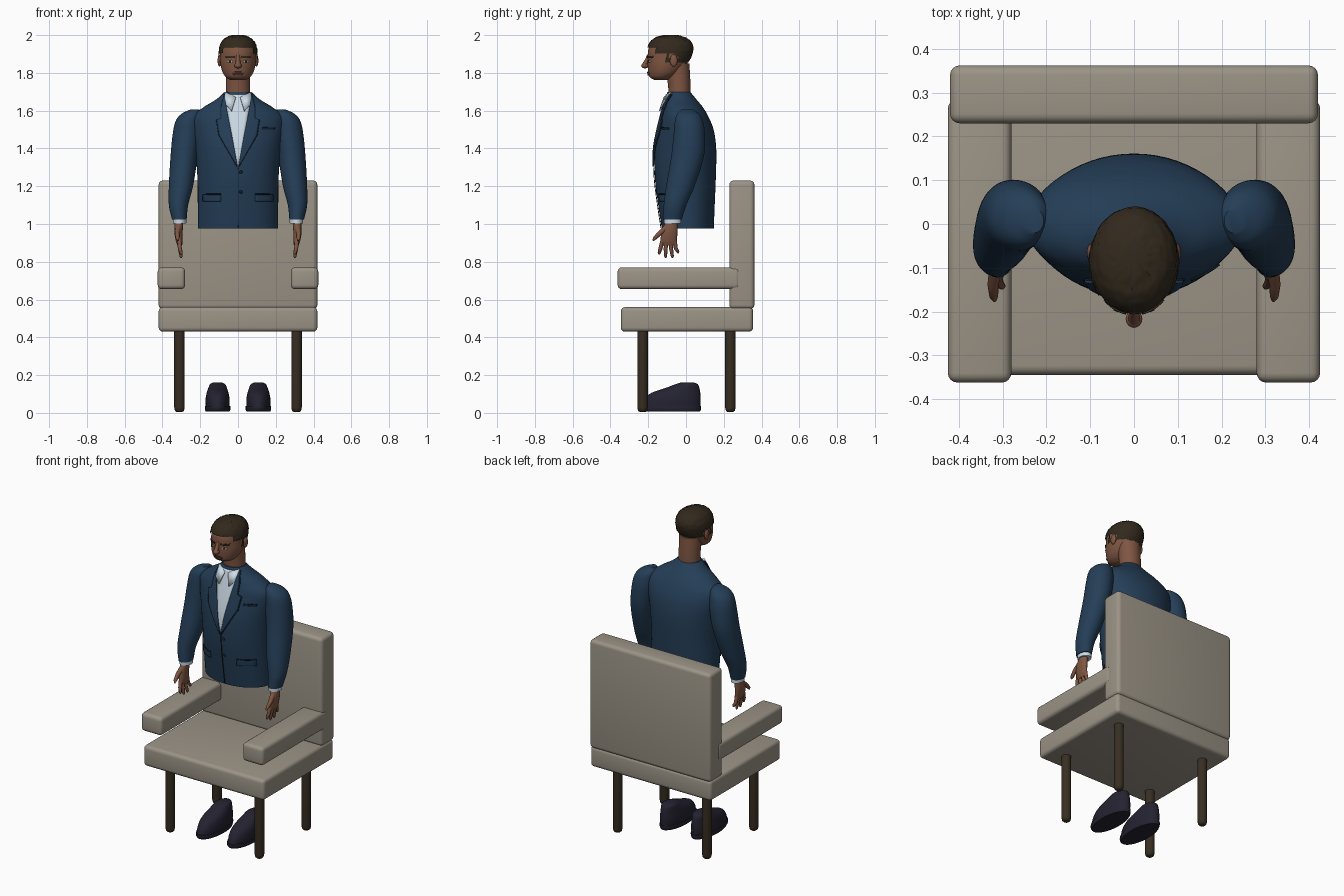
import bpy, bmesh, math, random
from mathutils import Vector

random.seed(4)
cube = bpy.data.objects.get("Cube")
if cube:
    bpy.data.objects.remove(cube)


def material(name, *rgb):
    m = bpy.data.materials.new(name)
    m.use_nodes = True
    m.diffuse_color = (*rgb, 1)
    bsdf = m.node_tree.nodes["Principled BSDF"]
    bsdf.inputs["Base Color"].default_value = (*rgb, 1)
    bsdf.inputs["Roughness"].default_value = 0.8
    return m


FABRIC = material("beige fabric", .33, .295, .24)
WOOD = material("dark wood", .04, .028, .016)
SUIT = material("navy suit", .018, .048, .095)
SEAM = material("dark seam", .006, .014, .028)
SHIRT = material("pale shirt", .62, .72, .80)
SKIN = material("brown skin", .21, .092, .055)
LIP = material("dark lip", .11, .045, .032)
HAIR = material("dark hair", .032, .022, .012)
SHOE = material("black shoe", .017, .016, .03)
EYE = material("eye white", .45, .4, .36)


def finish(name, bm, mat, angle=40):
    bmesh.ops.recalc_face_normals(bm, faces=bm.faces)
    mesh = bpy.data.meshes.new(name)
    bm.to_mesh(mesh)
    bm.free()
    ob = bpy.data.objects.new(name, mesh)
    bpy.context.collection.objects.link(ob)
    mesh.materials.append(mat)
    bpy.ops.object.select_all(action='DESELECT')
    ob.select_set(True)
    bpy.context.view_layer.objects.active = ob
    bpy.ops.object.shade_smooth_by_angle(angle=math.radians(angle))
    return ob


def box(name, lo, hi, mat, bevel=.022):
    bm = bmesh.new()
    bmesh.ops.create_cube(bm, size=1)
    for v in bm.verts:
        v.co = [(l + h) / 2 + c * (h - l) for l, h, c in zip(lo, hi, v.co)]
    bmesh.ops.bevel(bm, geom=bm.edges[:], offset=bevel, segments=4, profile=.5, affect='EDGES')
    return finish(name, bm, mat)


def section(keys, z):
    """Smoothly interpolated (centre x, half width, front y, back y) at height z."""
    z = min(max(z, keys[0][0]), keys[-1][0])
    i = max(j for j in range(len(keys) - 1) if keys[j][0] <= z)
    k = [keys[max(i - 1, 0)], keys[i], keys[i + 1], keys[min(i + 2, len(keys) - 1)]]
    h = k[2][0] - k[1][0]
    t = (z - k[1][0]) / h
    out = []
    for c in range(1, 5):
        m0 = (k[2][c] - k[0][c]) / (k[2][0] - k[0][0]) * h
        m1 = (k[3][c] - k[1][c]) / (k[3][0] - k[1][0]) * h
        out.append((2*t**3 - 3*t**2 + 1) * k[1][c] + (t**3 - 2*t**2 + t) * m0
                   + (3*t**2 - 2*t**3) * k[2][c] + (t**3 - t**2) * m1)
    return out


def skin_rings(rings, bm):
    rows = [[bm.verts.new(p) for p in r] for r in rings]
    n = len(rows[0])
    for a, b in zip(rows, rows[1:]):
        for i in range(n):
            bm.faces.new((a[i], a[(i + 1) % n], b[(i + 1) % n], b[i]))
    bm.faces.new(rows[0])
    bm.faces.new(rows[-1])


def loft(name, keys, mat, side=1, seg=40, sub=5, grow=0, keep=None, jitter=0):
    rings = []
    zs = [a[0] + (b[0] - a[0]) * j / sub for a, b in zip(keys, keys[1:]) for j in range(sub)]
    for z in zs + [keys[-1][0]]:
        cx, a, f, b = section(keys, z)
        ring = []
        for i in range(seg):
            t = math.tau * i / seg
            d = grow + random.uniform(-jitter, jitter)
            ring.append((cx * side + (a + d) * math.cos(t),
                         (f + b) / 2 + ((b - f) / 2 + d) * math.sin(t), z + d))
        rings.append(ring)
    bm = bmesh.new()
    skin_rings(rings, bm)
    if keep:
        drop = [f for f in bm.faces if not keep(f.calc_center_median())]
        bmesh.ops.delete(bm, geom=drop, context='FACES')
    return finish(name, bm, mat)


def tube(name, pts, radii, mat, seg=12):
    pts = [Vector(p) for p in pts]
    rings = []
    for i, (p, r) in enumerate(zip(pts, radii)):
        d = (pts[min(i + 1, len(pts) - 1)] - pts[max(i - 1, 0)]).normalized()
        u = d.cross(Vector((1, 0, 0))).normalized()
        w = d.cross(u)
        rings.append([p + r * (u * math.cos(math.tau * j / seg) + w * math.sin(math.tau * j / seg))
                      for j in range(seg)])
    bm = bmesh.new()
    skin_rings(rings, bm)
    return finish(name, bm, mat, 60)


def patch(name, keys, rows, off, mat, side=1, thick=.004, nx=6, sub=6):
    """Thin plate that follows the front of a loft between left and right edges."""
    bm = bmesh.new()
    grid = []
    for a, b in zip(rows, rows[1:]):
        for j in range(sub + 1):
            z, l, r = [p + (q - p) * j / sub for p, q in zip(a, b)]
            _, w, f, k = section(keys, z)
            line = []
            for i in range(nx + 1):
                x = l + (r - l) * i / nx
                y = (f + k) / 2 - (k - f) / 2 * math.sqrt(max(0, 1 - (x / w) ** 2))
                line.append(bm.verts.new((x * side, y - off, z)))
            grid.append(line)
    for a, b in zip(grid, grid[1:]):
        for i in range(nx):
            bm.faces.new((a[i], a[i + 1], b[i + 1], b[i]))
    bmesh.ops.remove_doubles(bm, verts=bm.verts[:], dist=1e-5)
    ob = finish(name, bm, mat)
    mod = ob.modifiers.new("thickness", 'SOLIDIFY')
    mod.thickness, mod.offset = thick, 0
    return ob


def ball(name, loc, size, mat):
    bm = bmesh.new()
    bmesh.ops.create_uvsphere(bm, u_segments=16, v_segments=10, radius=1)
    for v in bm.verts:
        v.co = [l + c * s for l, c, s in zip(loc, v.co, size)]
    return finish(name, bm, mat, 180)


# Chair
box("seat", (-.42, -.345, .43), (.42, .355, .56), FABRIC)
box("backrest", (-.42, .23, .55), (.42, .362, 1.23), FABRIC)

# Body profiles: height, centre x, half width, front y, back y
TORSO = [(.975, 0, .212, -.128, .147), (1.1, 0, .213, -.147, .152), (1.25, 0, .215, -.165, .158),
         (1.4, 0, .228, -.165, .16), (1.5, 0, .243, -.148, .146), (1.57, 0, .238, -.132, .118),
         (1.62, 0, .18, -.12, .088), (1.66, 0, .115, -.11, .055), (1.70, 0, .07, -.098, .022)]
ARM = [(1.025, .311, .039, -.122, -.022), (1.1, .315, .051, -.118, .002), (1.2, .302, .064, -.105, .045),
       (1.36, .285, .072, -.078, .095), (1.48, .27, .075, -.065, .1), (1.55, .26, .068, -.058, .088),
       (1.585, .245, .052, -.045, .068), (1.607, .228, .022, -.02, .035)]
HEAD = [(1.762, 0, .04, -.165, -.095), (1.775, 0, .062, -.19, -.065), (1.80, 0, .08, -.199, -.03),
        (1.84, 0, .092, -.203, .0), (1.88, 0, .095, -.203, .022), (1.92, 0, .094, -.2, .032),
        (1.955, 0, .082, -.185, .022), (1.98, 0, .058, -.155, -.008), (1.993, 0, .022, -.11, -.05)]
NECK = [(1.62, 0, .066, -.09, .02), (1.72, 0, .064, -.094, .024), (1.85, 0, .066, -.11, .018)]
PALM = [(.885, .308, .012, -.128, -.05), (.91, .311, .018, -.135, -.048), (.96, .315, .022, -.128, -.045),
        (1.03, .311, .023, -.1, -.042)]
CUFF = [(1.003, .309, .035, -.116, -.026), (1.045, .309, .036, -.118, -.026)]
SOLE = [(.008, .108, .064, -.225, .075), (.02, .108, .068, -.235, .08), (.036, .108, .067, -.235, .08)]
UPPER = [(.034, .108, .063, -.23, .076), (.07, .108, .064, -.218, .078), (.105, .108, .058, -.185, .076),
         (.135, .108, .048, -.1, .07), (.152, .108, .04, -.055, .062), (.16, .108, .026, -.03, .045)]

# Jacket, neck and head
loft("jacket_body", TORSO, SUIT, seg=56)
loft("neck", NECK, SKIN)
loft("head", HEAD, SKIN)


def hairline(p):
    if p.y < -.105:
        return p.z > 1.932 - .03 * (abs(p.x) > .08)
    return p.z > (1.90 if -.085 < p.y < -.045 else 1.852)


loft("hair", HEAD, HAIR, grow=.007, keep=hairline, jitter=.0015, seg=56)

# Shirt front and jacket details
patch("shirt_front", TORSO, [(1.305, -.003, .003), (1.62, -.062, .062), (1.685, -.058, .058)], .003, SHIRT)
patch("front_seam", TORSO, [(.98, .0, .003), (1.3, .0, .003)], .004, SEAM, nx=1)
for z in (1.17, 1.275):
    ball("jacket_button", (.015, -.166 + (1.275 - z) * .1, z), (.009, .006, .009), SEAM)
patch("breast_pocket", TORSO, [(1.50, .13, .195), (1.512, .13, .195)], .004, SEAM)

# Face
ball("nose_tip", (0, -.217, 1.838), (.019, .02, .014), SKIN)
tube("nose_bridge", [(0, -.197, 1.893), (0, -.207, 1.865), (0, -.22, 1.84)], [.009, .012, .014], SKIN)
patch("upper_lip", HEAD, [(1.797, -.03, .03), (1.806, -.018, .018)], .004, LIP)
patch("lower_lip", HEAD, [(1.786, -.017, .017), (1.796, -.03, .03)], .004, LIP)

for s, label in ((1, "left"), (-1, "right")):
    # Chair arm and legs
    box(label + "_armrest", (min(.28 * s, .425 * s), -.362, .655),
        (max(.28 * s, .425 * s), .285, .77), FABRIC)
    for y, end in ((-.23, "front"), (.235, "back")):
        tube(f"{label}_{end}_leg", [(.31 * s, y, z) for z in (.005, .012, .03, .45)],
             [.016, .024, .028, .028], WOOD, 20)
    # Sleeve, cuff and hand
    loft(label + "_sleeve", ARM, SUIT, s)
    loft(label + "_cuff", CUFF, SHIRT, s, sub=1)
    loft(label + "_palm", PALM, SKIN, s, seg=20)
    for base, tip, low in ((-.123, -.142, .838), (-.102, -.108, .82), (-.08, -.072, .82), (-.06, -.042, .845)):
        tube(label + "_finger", [(.311 * s, base, .915), (.308 * s, (base + tip) / 2 - .003, .87),
                                 (.301 * s, tip, low + .008), (.3 * s, tip, low)],
             [.0115, .0105, .008, .003], SKIN)
    tube(label + "_thumb", [(.315 * s, -.10, .985), (.322 * s, -.14, .95), (.32 * s, -.165, .925),
                            (.318 * s, -.175, .912)], [.016, .0125, .01, .004], SKIN)
    # Shoe
    loft(label + "_shoe_sole", SOLE, SHOE, s, sub=2)
    loft(label + "_shoe_upper", UPPER, SHOE, s)
    # Lapel with dark edge, pocket flap, collar wing
    edge = [(1.305, .004), (1.47, .10), (1.55, .112), (1.56, .088), (1.62, .088), (1.685, .07)]
    inner = [max(.002, .062 * min(1, (z - 1.305) / .315)) for z, _ in edge]
    patch(label + "_lapel", TORSO, [(z, i, x) for (z, x), i in zip(edge, inner)], .007, SUIT, s, .008)
    patch(label + "_lapel_seam", TORSO, [(z, x, x + .004) for z, x in edge], .004, SEAM, s, nx=1)
    patch(label + "_pocket_flap", TORSO, [(1.12, .09, .185), (1.155, .09, .185)], .004, SUIT, s, .006)
    patch(label + "_pocket_seam", TORSO, [(1.155, .09, .185), (1.16, .09, .185)], .004, SEAM, s)
    bm = bmesh.new()
    wing = [(.07, -.085, 1.70), (.012, -.118, 1.672), (.034, -.143, 1.60), (.066, -.13, 1.635)]
    bm.faces.new([bm.verts.new((x * s, y, z)) for x, y, z in wing])
    ob = finish(label + "_collar_wing", bm, SHIRT)
    ob.modifiers.new("thickness", 'SOLIDIFY').thickness = .008
    # Eye, brow and ear
    patch(label + "_eye", HEAD, [(1.856, .03, .052), (1.861, .026, .057), (1.867, .032, .052)], .003, EYE, s)
    patch(label + "_pupil", HEAD, [(1.856, .036, .046), (1.868, .036, .046)], .005, HAIR, s)
    patch(label + "_brow", HEAD, [(1.879, .018, .062), (1.889, .02, .068)], .004, HAIR, s)
    ball(label + "_ear", (.098 * s, -.065, 1.865), (.01, .02, .032), SKIN)
